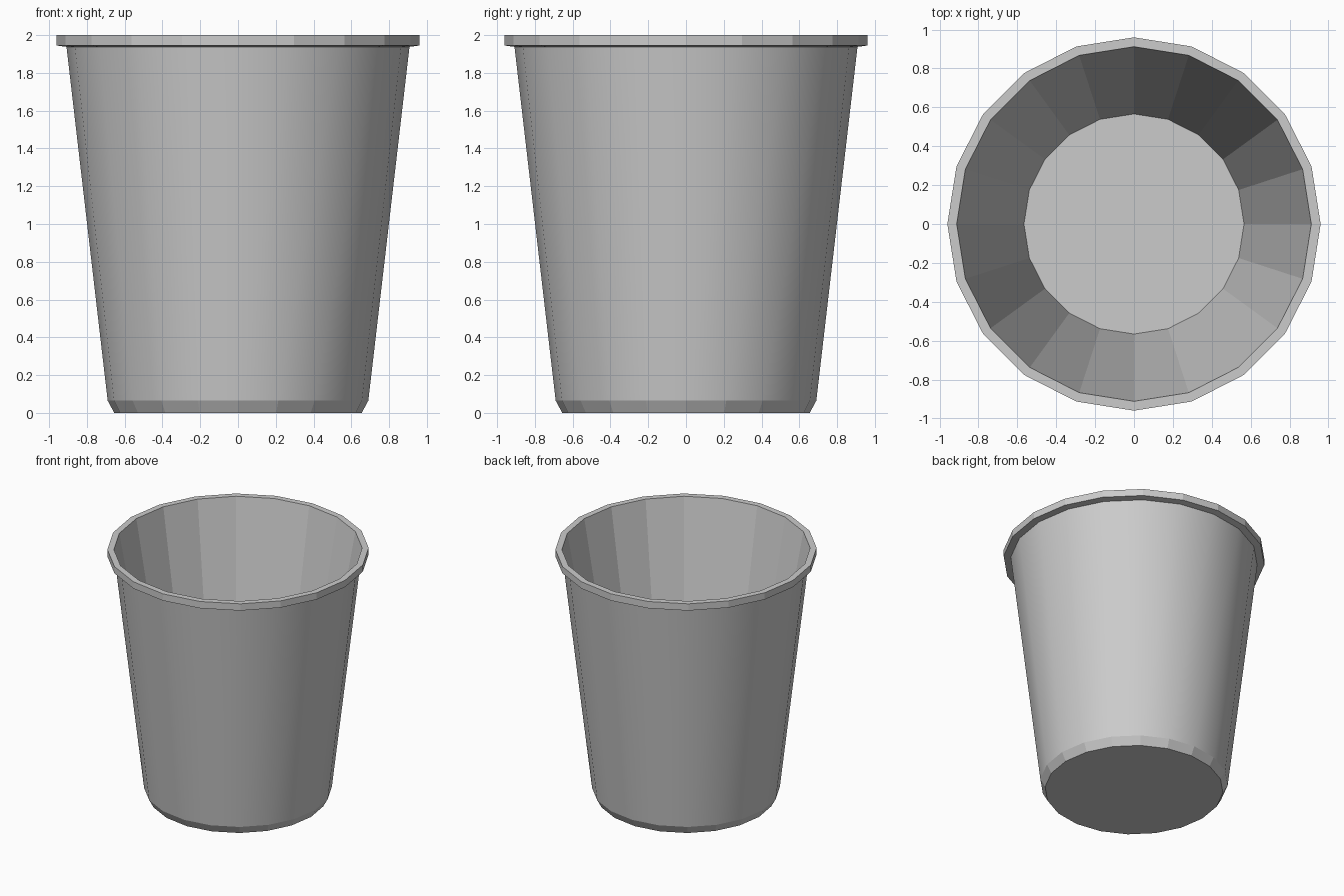
import bpy, bmesh, math

if "Cube" in bpy.data.objects:
    bpy.data.objects.remove(bpy.data.objects["Cube"])

SIDES = 20
# (radius, z) profile: underside, chamfer, outer wall, rim, inner wall down to the floor
PROFILE = [(0.655, 0.0), (0.69, 0.065), (0.908, 1.938), (0.96, 1.945),
           (0.96, 2.0), (0.912, 2.0), (0.566, 0.07)]
OUTER_WALL = 1  # profile segment that is smooth shaded

bm = bmesh.new()
rings = []
for r, z in PROFILE:
    rings.append([bm.verts.new((r * math.cos(2 * math.pi * i / SIDES),
                                r * math.sin(2 * math.pi * i / SIDES), z))
                  for i in range(SIDES)])

# Walls
for k in range(len(rings) - 1):
    a, b = rings[k], rings[k + 1]
    for i in range(SIDES):
        j = (i + 1) % SIDES
        f = bm.faces.new((a[i], a[j], b[j], b[i]))
        f.smooth = k == OUTER_WALL

# Underside and inner floor
bm.faces.new(rings[0][::-1])
bm.faces.new(rings[-1])

# Keep the wall crisp against chamfer and rim
for e in bm.edges:
    if len({f.smooth for f in e.link_faces}) > 1:
        e.smooth = False

mesh = bpy.data.meshes.new("bin")
bm.to_mesh(mesh)
bm.free()
bpy.context.collection.objects.link(bpy.data.objects.new("bin", mesh))
